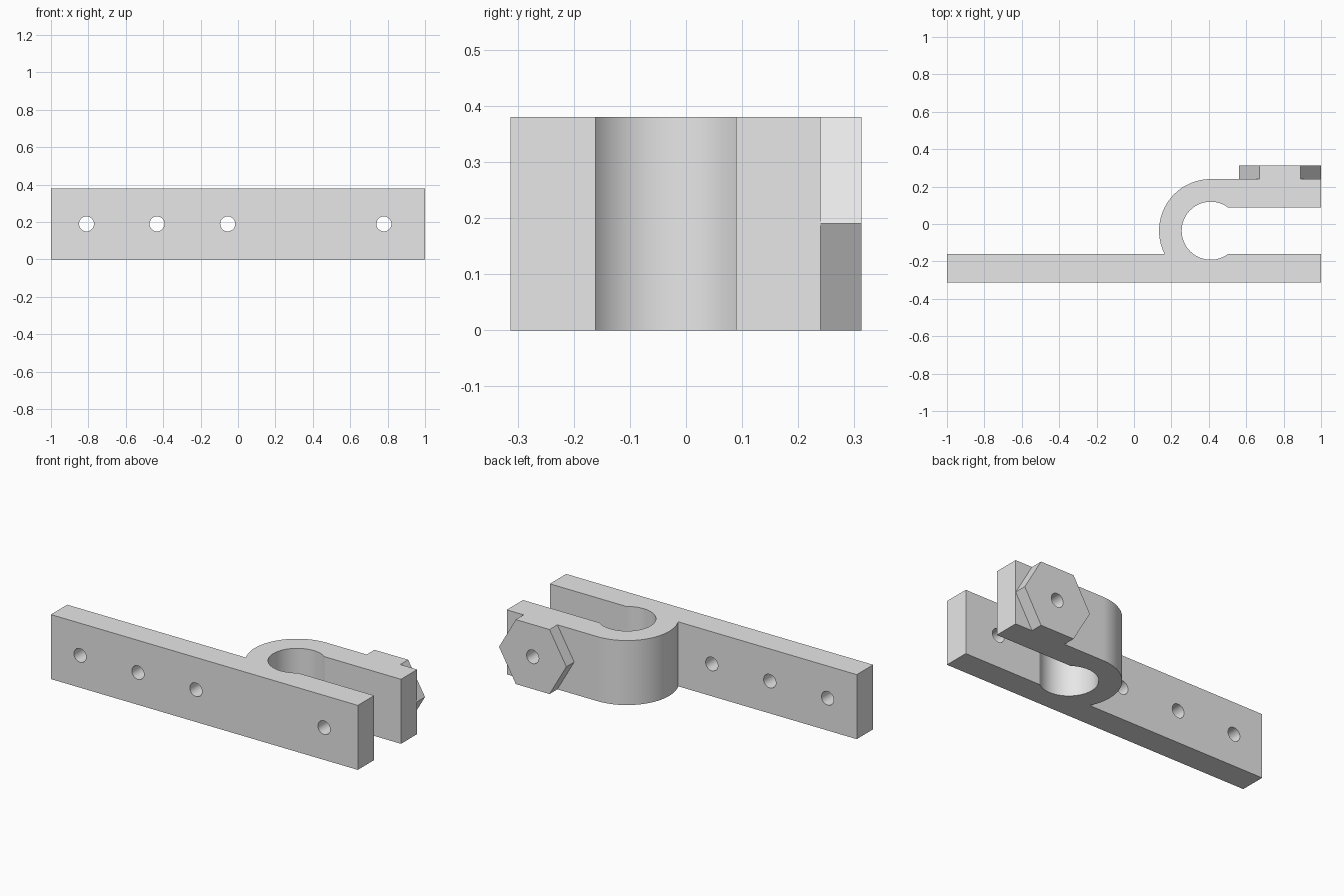
import bpy, bmesh
from math import sin, cos, asin, pi, radians
from mathutils import Matrix

if "Cube" in bpy.data.objects:
    bpy.data.objects.remove(bpy.data.objects["Cube"])

HEIGHT = 0.38
MID = HEIGHT / 2
CX, CY = 0.41, -0.036         # bore axis
OUTER, BORE = 0.276, 0.155    # clamp ring radii
FRONT, BACK = -0.313, 0.313
PLATE, SLOT, ARM = -0.161, 0.089, 0.24
BOLT_X = 0.78

grey = bpy.data.materials.new("plain grey")
grey.use_nodes = True
grey.diffuse_color = (0.8, 0.8, 0.8, 1)
grey.node_tree.nodes["Principled BSDF"].inputs["Base Color"].default_value = (0.8, 0.8, 0.8, 1)


def make_object(name, bm):
    bmesh.ops.recalc_face_normals(bm, faces=bm.faces)
    mesh = bpy.data.meshes.new(name)
    bm.to_mesh(mesh)
    bm.free()
    mesh.materials.append(grey)
    obj = bpy.data.objects.new(name, mesh)
    bpy.context.collection.objects.link(obj)
    return obj


def arc(radius, start, end, steps):
    angles = [start + (end - start) * i / steps for i in range(steps + 1)]
    return [(CX + radius * cos(a), CY + radius * sin(a)) for a in angles]


def prism_y(name, x, y0, y1, radius, sides):
    """Regular prism lying along y, with a corner pointing to +x."""
    bm = bmesh.new()
    place = Matrix.Translation((x, (y0 + y1) / 2, MID)) @ Matrix.Rotation(pi / 2, 4, "X")
    bmesh.ops.create_cone(bm, cap_ends=True, segments=sides, radius1=radius,
                          radius2=radius, depth=y1 - y0, matrix=place)
    # turn so that one corner lies on the x axis
    corner = max(bm.verts, key=lambda v: v.co.x)
    if abs(corner.co.z - MID) > 0.001:
        bmesh.ops.rotate(bm, verts=bm.verts, cent=(x, 0, MID),
                         matrix=Matrix.Rotation(pi / sides, 3, "Y"))
    return make_object(name, bm)


# Clamp body: plate, ring and arm as one extruded profile
join = pi - asin((PLATE - CY) / OUTER)
mouth = asin((SLOT - CY) / BORE)
profile = [(1, ARM)] + arc(OUTER, pi / 2, join, 40)
profile += [(-1, PLATE), (-1, FRONT), (1, FRONT), (1, PLATE)]
profile += arc(BORE, 2 * pi - mouth, mouth, 56) + [(1, SLOT)]
bm = bmesh.new()
base = bm.faces.new([bm.verts.new((x, y, 0)) for x, y in profile])
top = bmesh.ops.extrude_face_region(bm, geom=[base], use_keep_orig=True)
bmesh.ops.translate(bm, vec=(0, 0, HEIGHT),
                    verts=[g for g in top["geom"] if isinstance(g, bmesh.types.BMVert)])
body = make_object("clamp_body", bm)

# Hexagonal nut on the arm, flats level with the body
nut = prism_y("hex_nut", BOLT_X, ARM, BACK, MID / cos(pi / 6), 6)

# Bolt holes
for x in (-0.81, -0.433, -0.055, BOLT_X):
    cutter = prism_y("hole_cutter", x, -0.5, 0.5, 0.04, 32)
    cutter.hide_render = True
    for part in ((body, nut) if x == BOLT_X else (body,)):
        cut = part.modifiers.new("hole", "BOOLEAN")
        cut.operation = "DIFFERENCE"
        cut.solver = "EXACT"
        cut.object = cutter
        bpy.context.view_layer.objects.active = part
        bpy.ops.object.modifier_apply(modifier=cut.name)
    bpy.data.objects.remove(cutter)

# Smooth round walls, crisp edges
for part in (body, nut):
    bpy.ops.object.select_all(action="DESELECT")
    part.select_set(True)
    bpy.context.view_layer.objects.active = part
    bpy.ops.object.shade_smooth_by_angle(angle=radians(25))
